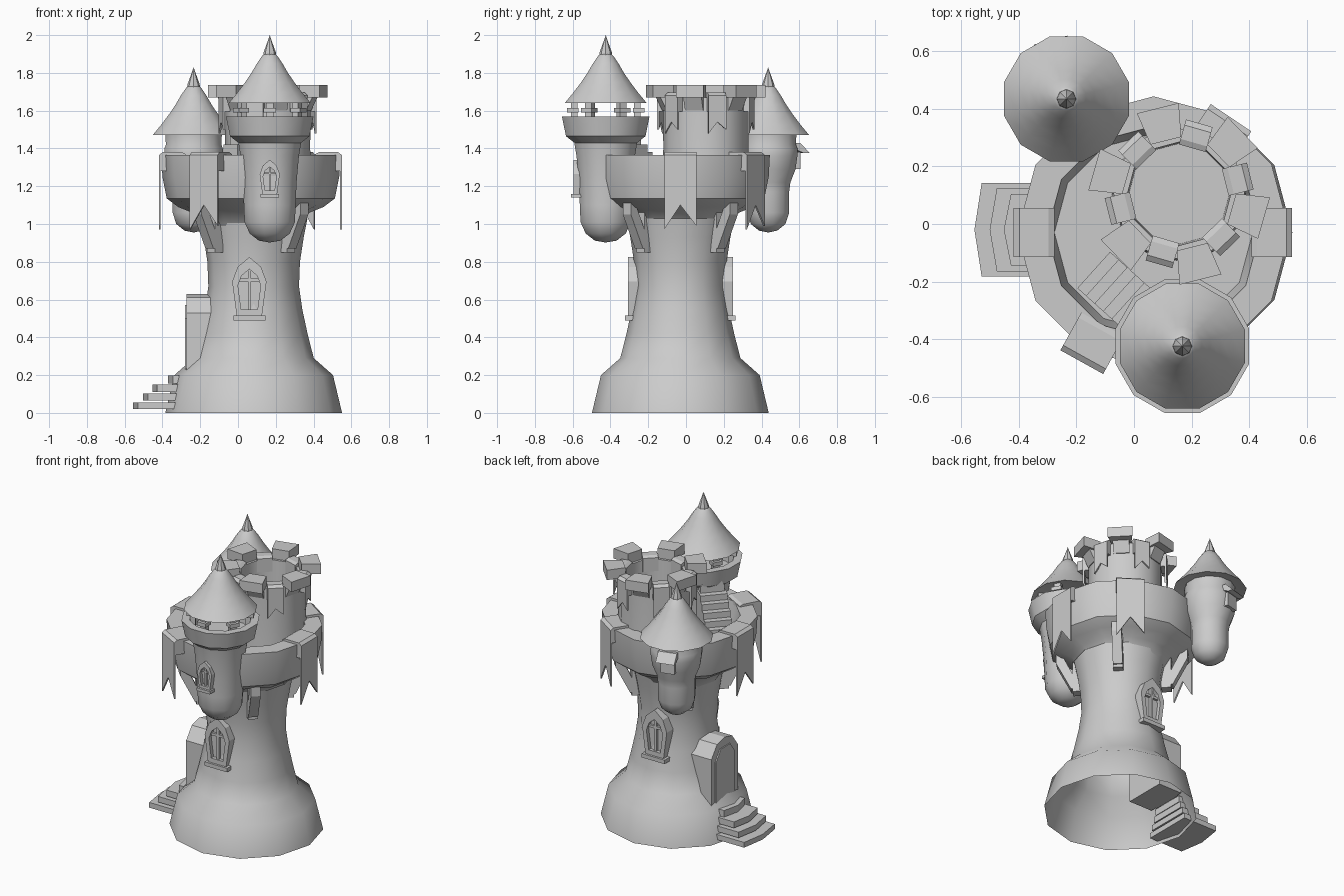
import bpy, bmesh
from math import sin, cos, pi, radians
from mathutils import Matrix, Vector

if "Cube" in bpy.data.objects:
    bpy.data.objects.remove(bpy.data.objects["Cube"])

TOWER, KEEP, CROWN = (0.083, -0.03), (0.157, 0.105), (0.068, -0.03)
FRONT_T, BACK_T = (0.168, -0.425), (-0.235, 0.435)


def finish(name, bm, smooth=None):
    bmesh.ops.remove_doubles(bm, verts=bm.verts, dist=1e-5)
    bmesh.ops.recalc_face_normals(bm, faces=bm.faces)
    me = bpy.data.meshes.new(name)
    bm.to_mesh(me)
    bm.free()
    ob = bpy.data.objects.new(name, me)
    bpy.context.collection.objects.link(ob)
    if smooth:
        bpy.ops.object.select_all(action='DESELECT')
        ob.select_set(True)
        bpy.context.view_layer.objects.active = ob
        bpy.ops.object.shade_smooth_by_angle(angle=radians(smooth))
    return ob


def lathe(name, c, profile, n=12, turn=0.0):
    bm = bmesh.new()
    rings = [[bm.verts.new((c[0] + r * cos(2 * pi * i / n + turn),
                            c[1] + r * sin(2 * pi * i / n + turn), z))
              for i in range(n)] for r, z in profile]
    for a, b in zip(rings, rings[1:]):
        for i in range(n):
            j = (i + 1) % n
            bm.faces.new((a[i], a[j], b[j], b[i]))
    return finish(name, bm, 40)


def radial(c, deg):
    # local y points outward at the given angle, local x is tangential
    return Matrix.Translation((c[0], c[1], 0)) @ Matrix.Rotation(radians(deg - 90), 4, 'Z')


MAPS = {'Y': lambda p, d: Vector((p[0], d, p[1])),
        'X': lambda p, d: Vector((d, p[0], p[1])),
        'Z': lambda p, d: Vector((p[0], p[1], d))}


def prism(name, pts, d0, d1, m, axis='Y'):
    bm = bmesh.new()
    a, b = [[bm.verts.new(m @ MAPS[axis](p, d)) for p in pts] for d in (d0, d1)]
    bm.faces.new(a)
    bm.faces.new(b)
    for i in range(len(pts)):
        j = (i + 1) % len(pts)
        bm.faces.new((a[i], a[j], b[j], b[i]))
    return finish(name, bm)


def box(name, x, y, z, m):
    return prism(name, [(x[0], z[0]), (x[1], z[0]), (x[1], z[1]), (x[0], z[1])], y[0], y[1], m)


def frame(name, outer, inner, d0, d1, m):
    bm = bmesh.new()
    loops = [[bm.verts.new(m @ MAPS['Y'](p, d)) for p in pts]
             for pts, d in ((outer, d0), (outer, d1), (inner, d1), (inner, d0))]
    for k in range(3):
        for i in range(len(outer)):
            j = (i + 1) % len(outer)
            bm.faces.new((loops[k][i], loops[k][j], loops[k + 1][j], loops[k + 1][i]))
    return finish(name, bm)


def window(name, c, deg, r, z, s):
    # pointed-arch frame, recessed pane, glazing bars and sill
    m = radial(c, deg)
    half = [(0.2, 0), (0.28, 0.6), (0.19, 0.84)]

    def arch(k):
        right = [(x * k * s, z + (0.42 + (h - 0.42) * k) * s) for x, h in half]
        tip = (0, z + (0.42 + 0.58 * k) * s)
        return right + [tip] + [(-x, h) for x, h in reversed(right)]
    frame(name + "_frame", arch(1), arch(0.66), r - 0.07, r, m)
    prism(name + "_pane", arch(0.7), r - 0.07, r - 0.025, m)
    box(name + "_mullion", (-0.025 * s, 0.025 * s), (r - 0.04, r - 0.008), (z + 0.12 * s, z + 0.8 * s), m)
    box(name + "_crossbar", (-0.17 * s, 0.17 * s), (r - 0.04, r - 0.01), (z + 0.6 * s, z + 0.65 * s), m)
    box(name + "_sill", (-0.26 * s, 0.26 * s), (r - 0.07, r + 0.014), (z - 0.01, z + 0.05 * s), m)


def banner(name, c, deg, r0, r1, w, top, notch, tip, t=0.01):
    # cloth draped over a wall, swallowtail end outside
    m = radial(c, deg)
    prism(name + "_drape", [(r0, top - 0.1), (r0, top - 0.01), (r0 + 0.02, top),
                            (r1 - 0.02, top), (r1, top - 0.015), (r1, top - 0.1)], -w, w, m, 'X')
    prism(name + "_tail", [(-w, top - 0.015), (w, top - 0.015), (w, tip), (0, notch), (-w, tip + 0.02)],
          r1 - t, r1, m)


# main tower, open underneath, flaring into the hollow crown
lathe("main_tower", TOWER, [(0.468, 0), (0.42, 0.2), (0.318, 0.29), (0.285, 0.42), (0.257, 0.55),
                            (0.24, 0.67), (0.245, 0.8), (0.265, 0.93), (0.285, 1.03)])
lathe("crown_wall", CROWN, [(0.26, 0.98), (0.31, 1.06), (0.385, 1.09), (0.445, 1.135), (0.468, 1.25),
                            (0.474, 1.365), (0.37, 1.365), (0.345, 1.22), (0, 1.22)])

# large crown banners
for i, (a, inner, outer) in enumerate(((0, 0.34, 0.482), (56, 0.345, 0.482), (180, 0.345, 0.487), (-119, 0.365, 0.515))):
    banner(f"crown_banner_{i}", CROWN, a, inner, outer, 0.085, 1.38, 1.1, 0.97)

# wooden brackets under the crown
for i in range(4):
    m = radial(CROWN, 45 + 90 * i)
    box(f"bracket_post_{i}", (-0.03, 0.03), (0.24, 0.3), (0.85, 1.08), m)
    prism(f"bracket_strut_{i}", [(0.28, 0.87), (0.31, 0.87), (0.40, 1.05), (0.40, 1.12), (0.37, 1.12), (0.28, 0.93)],
          -0.03, 0.03, m, 'X')

# upper keep with flared merlons and small banners between them
lathe("upper_keep", KEEP, [(0.235, 1.2), (0.225, 1.4), (0.228, 1.67), (0.18, 1.67), (0.175, 1.5), (0, 1.5)])
for i in range(6):
    a = 104 + 60 * i
    prism(f"keep_merlon_{i}", [(-0.055, 0.19), (0.055, 0.19), (0.075, 0.307), (-0.075, 0.307)],
          1.67, 1.736, radial(KEEP, a), 'Z')
    prism(f"keep_corbel_{i}", [(0.2, 1.6), (0.225, 1.6), (0.26, 1.67), (0.2, 1.67)],
          -0.05, 0.05, radial(KEEP, a), 'X')
    banner(f"keep_banner_{i}", KEEP, a - 30, 0.165, 0.255, 0.048, 1.695, 1.54, 1.48)

# front turret: rounded foot, shaft, hollow parapet
lathe("front_turret", FRONT_T, [(0, 0.902), (0.06, 0.912), (0.11, 0.95), (0.138, 1.01), (0.142, 1.1),
                                (0.147, 1.22), (0.16, 1.36), (0.172, 1.43), (0.218, 1.465), (0.24, 1.57),
                                (0.19, 1.57), (0.18, 1.48), (0, 1.48)], turn=pi / 12)
for i in range(6):
    m = radial(FRONT_T, 30 + 60 * i)
    box(f"turret_post_{i}", (-0.02, 0.02), (0.15, 0.185), (1.48, 1.66), m)
    box(f"turret_post_cap_{i}", (-0.032, 0.032), (0.145, 0.205), (1.59, 1.615), m)


def roof(name, c, z):
    # bell-shaped roof with a pointed finial
    lathe(name, c, [(0, z + 0.03), (0.18, z + 0.01), (0.225, z), (0.178, z + 0.055), (0.135, z + 0.11),
                    (0.1, z + 0.16), (0.07, z + 0.21), (0.042, z + 0.25), (0.03, z + 0.26), (0, z + 0.265)], turn=pi / 12)
    lathe(name + "_finial", c, [(0, z + 0.25), (0.034, z + 0.255), (0.032, z + 0.27), (0.012, z + 0.325), (0, z + 0.36)], 8)


roof("front_turret_roof", FRONT_T, 1.64)
roof("back_turret_roof", BACK_T, 1.47)

# back turret: bulging head over a narrower rounded shaft
lathe("back_turret", BACK_T, [(0, 0.955), (0.05, 0.965), (0.095, 1.0), (0.115, 1.06), (0.115, 1.17),
                              (0.122, 1.22), (0.15, 1.29), (0.16, 1.36), (0.16, 1.4),
                              (0.152, 1.42), (0.155, 1.48)], turn=pi / 12)
m = radial(BACK_T, 105)
box("back_turret_hatch", (-0.045, 0.045), (0.1, 0.165), (1.29, 1.38), m)
prism("back_turret_awning", [(0.12, 1.43), (0.16, 1.43), (0.212, 1.375), (0.18, 1.375), (0.12, 1.4)],
      -0.06, 0.06, m, 'X')

# windows
window("front_window", (0.06, TOWER[1]), -90, 0.278, 0.5, 0.325)
window("back_window", (0.06, TOWER[1]), 90, 0.278, 0.5, 0.325)
window("turret_window", FRONT_T, -90, 0.17, 1.15, 0.19)

# arched door slab in the base, with a raised panel
m = radial((0, -0.02), 180)
prism("door_surround", [(-0.14, 0.2), (0.14, 0.2), (0.14, 0.53), (0.08, 0.61), (0, 0.63), (-0.08, 0.61), (-0.14, 0.53)],
      0.1, 0.272, m)
prism("door_panel", [(-0.1, 0.2), (0.1, 0.2), (0.1, 0.5), (0.05, 0.57), (-0.05, 0.57), (-0.1, 0.5)],
      0.2, 0.28, m)

# entrance steps with a pointed front edge
for i, (d, w) in enumerate(((0.555, 0.162), (0.502, 0.145), (0.453, 0.125), (0.37, 0.11))):
    prism(f"entrance_step_{i}", [(-w, 0.28), (w, 0.28), (w, d - 0.025), (0, d), (-w, d - 0.025)],
          0.02 + 0.045 * i, 0.055 + 0.048 * i, m, 'Z')

# inner stair from the crown walk up to the front turret
m = radial((-0.14, -0.16), -42)
for i in range(5):
    box(f"inner_step_{i}", (-0.085, 0.085), (0.04 * i, 0.26), (1.21, 1.26 + 0.04 * i), m)
prism("turret_doorway", [(-0.075, 1.3), (0.075, 1.3), (0.075, 1.46), (0.03, 1.53), (-0.03, 1.53), (-0.075, 1.46)],
      0.2, 0.26, m)
